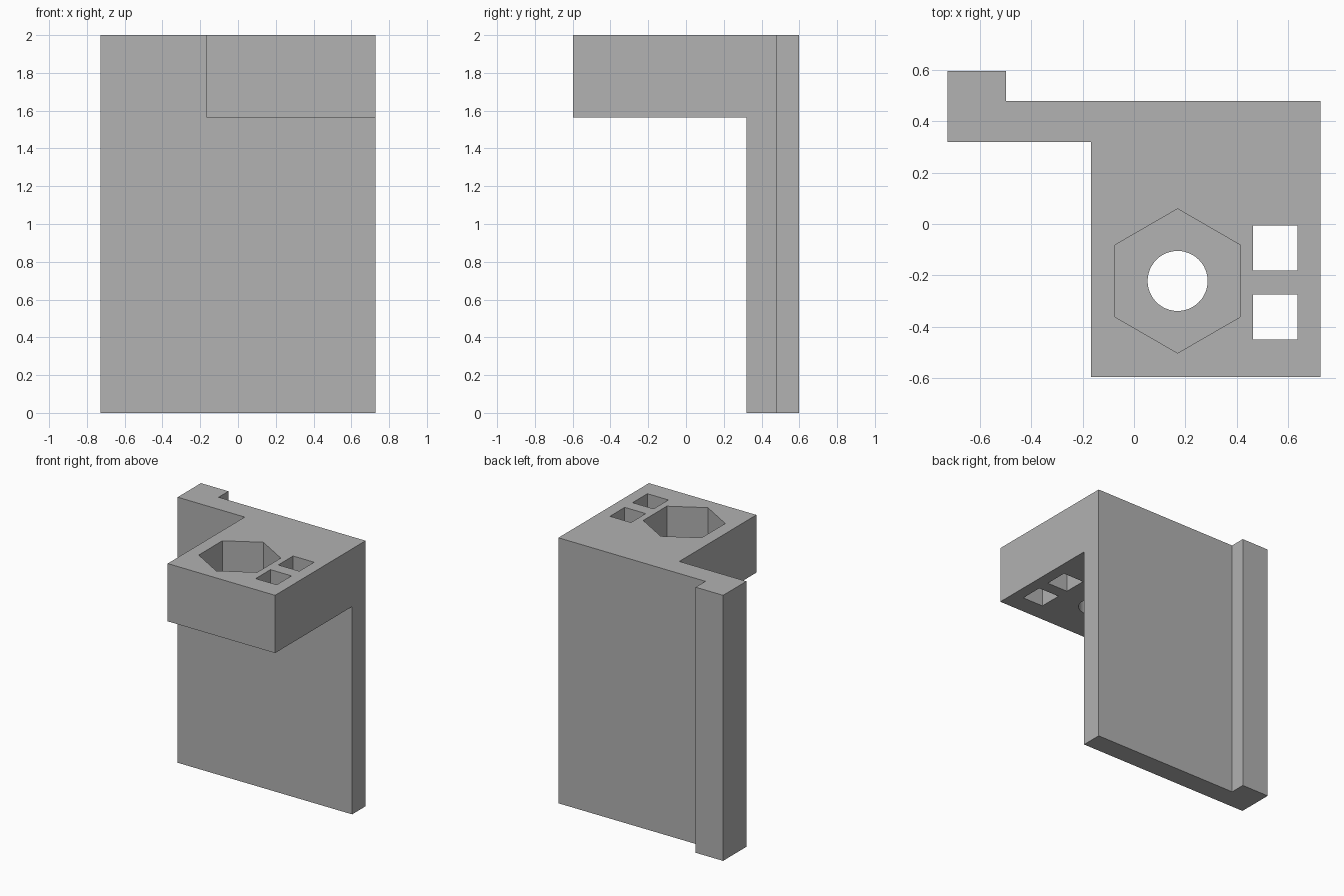
import bpy
import bmesh
import math

cube = bpy.data.objects.get("Cube")
if cube:
    bpy.data.objects.remove(cube, do_unlink=True)

grey = bpy.data.materials.new("plain grey")
grey.use_nodes = True
colour = (0.445, 0.445, 0.445, 1)
grey.diffuse_color = colour
grey.node_tree.nodes["Principled BSDF"].inputs["Base Color"].default_value = colour


def prism(name, outline, bottom, top):
    """Extrude a plan outline between two heights."""
    bm = bmesh.new()
    face = bm.faces.new([bm.verts.new((x, y, bottom)) for x, y in outline])
    grown = bmesh.ops.extrude_face_region(bm, geom=[face])["geom"]
    verts = [v for v in grown if isinstance(v, bmesh.types.BMVert)]
    bmesh.ops.translate(bm, vec=(0, 0, top - bottom), verts=verts)
    bmesh.ops.recalc_face_normals(bm, faces=bm.faces)
    mesh = bpy.data.meshes.new(name)
    bm.to_mesh(mesh)
    bm.free()
    mesh.materials.append(grey)
    obj = bpy.data.objects.new(name, mesh)
    bpy.context.collection.objects.link(obj)
    return obj


def rectangle(x0, x1, y0, y1):
    return [(x0, y0), (x1, y0), (x1, y1), (x0, y1)]


def polygon(x, y, radius, sides):
    """Regular polygon with a corner pointing to the back."""
    steps = [math.pi / 2 + math.tau * i / sides for i in range(sides)]
    return [(x + radius * math.cos(a), y + radius * math.sin(a)) for a in steps]


height = 2.0
arm_bottom = 1.565
wall_front = 0.32
bolt = (0.17, -0.222)

# Plan of the wall, its rear lip and the arm
plan = [(-0.727, wall_front), (-0.168, wall_front), (-0.168, -0.597),
        (0.727, -0.597), (0.727, 0.48), (-0.498, 0.48),
        (-0.498, 0.597), (-0.727, 0.597)]
bracket = prism("bracket", plan, 0, height)

# Space under the arm, nut pocket, bolt hole and two square slots
cutters = [
    prism("under_arm_cutter", rectangle(-1, 1, -1, wall_front), -0.1, arm_bottom),
    prism("nut_pocket_cutter", polygon(*bolt, 0.281, 6), 1.7, height + 0.1),
    prism("bolt_hole_cutter", polygon(*bolt, 0.117, 48), 1.5, height + 0.1),
]
for label, y in (("rear", -0.094), ("front", -0.363)):
    outline = rectangle(0.463, 0.638, y - 0.088, y + 0.088)
    cutters.append(prism(label + "_slot_cutter", outline, 1.5, height + 0.1))

for cutter in cutters:
    cutter.hide_render = True
    cutter.hide_viewport = True
    cut = bracket.modifiers.new(cutter.name, "BOOLEAN")
    cut.operation = "DIFFERENCE"
    cut.solver = "EXACT"
    cut.object = cutter

# Smooth the round hole and keep the other edges sharp
bpy.context.view_layer.update()
bpy.context.view_layer.objects.active = bracket
bracket.select_set(True)
for modifier in list(bracket.modifiers):
    bpy.ops.object.modifier_apply(modifier=modifier.name)
for cutter in cutters:
    bpy.data.objects.remove(cutter, do_unlink=True)
bpy.ops.object.shade_smooth_by_angle(angle=math.radians(30))
